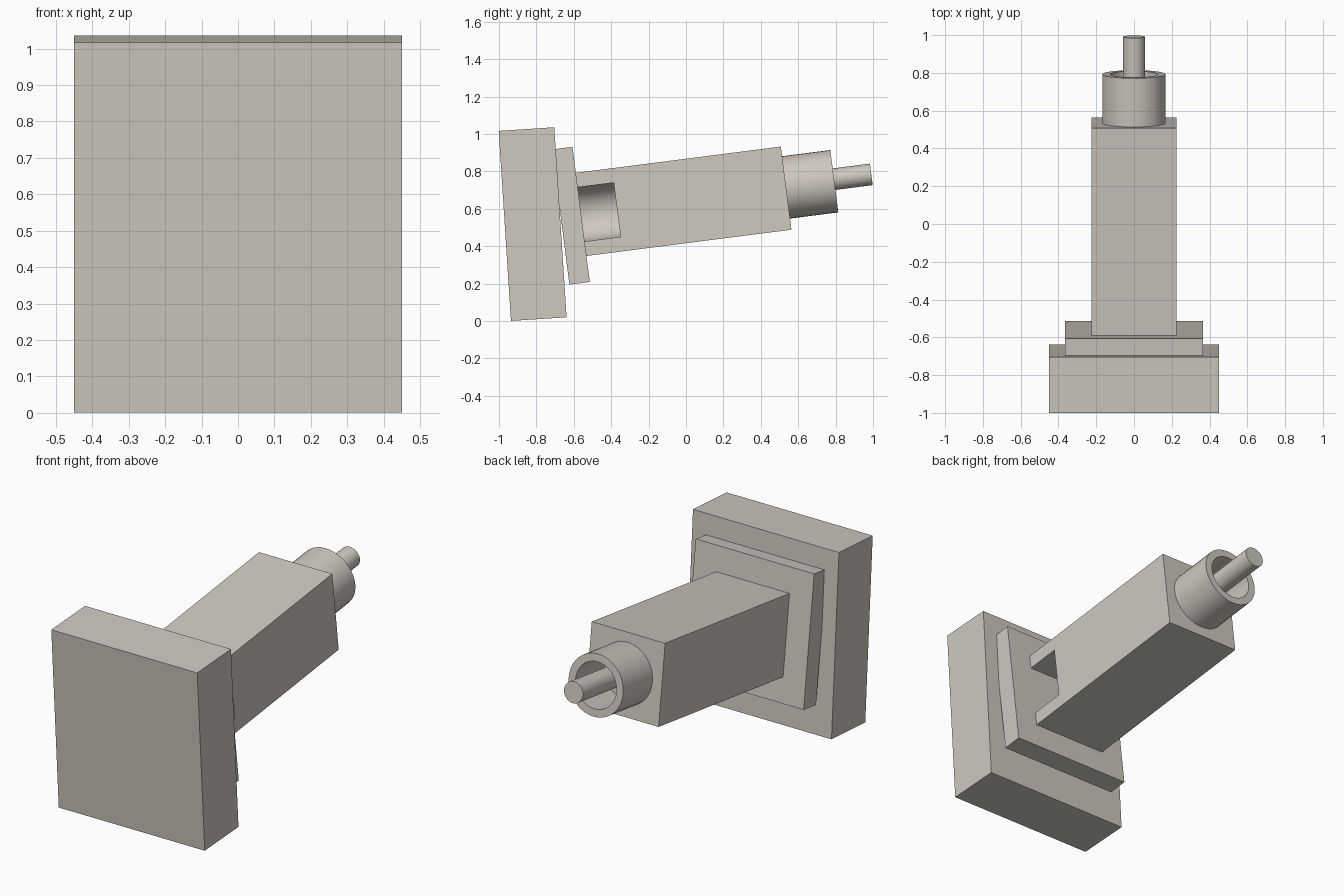
import bpy, bmesh
from math import pi, sin, cos, radians

if "Cube" in bpy.data.objects:
    bpy.data.objects.remove(bpy.data.objects["Cube"])

SEG = 40
mat = bpy.data.materials.new("weathered_metal")
mat.diffuse_color = (0.62, 0.58, 0.52, 1)
mat.use_nodes = True
mat.node_tree.nodes["Principled BSDF"].inputs["Base Color"].default_value = mat.diffuse_color


def finish(name, bm, loc, tilt, smooth=False):
    bmesh.ops.recalc_face_normals(bm, faces=bm.faces)
    me = bpy.data.meshes.new(name)
    bm.to_mesh(me)
    bm.free()
    ob = bpy.data.objects.new(name, me)
    bpy.context.collection.objects.link(ob)
    ob.location = loc
    ob.rotation_euler.x = radians(tilt)
    me.materials.append(mat)
    if smooth:
        bpy.ops.object.select_all(action='DESELECT')
        ob.select_set(True)
        bpy.context.view_layer.objects.active = ob
        bpy.ops.object.shade_smooth_by_angle(angle=radians(30))
    return ob


def prism(name, profile, y0, y1, loc, tilt, smooth=False):
    """Extrude an (x, z) outline along local y."""
    bm = bmesh.new()
    face = bm.faces.new([bm.verts.new((x, y0, z)) for x, z in profile])
    ext = bmesh.ops.extrude_face_region(bm, geom=[face], use_keep_orig=True)
    verts = [g for g in ext["geom"] if isinstance(g, bmesh.types.BMVert)]
    bmesh.ops.translate(bm, verts=verts, vec=(0, y1 - y0, 0))
    return finish(name, bm, loc, tilt, smooth)


def lathe(name, outline, loc, tilt, dz=0.0):
    """Revolve (radius, y) points about local y, capping open ends."""
    bm = bmesh.new()
    rings = [[bm.verts.new((r * cos(2 * pi * i / SEG), y, dz + r * sin(2 * pi * i / SEG)))
              for i in range(SEG)] for r, y in outline]
    for a, b in zip(rings, rings[1:]):
        for i in range(SEG):
            j = (i + 1) % SEG
            bm.faces.new((a[i], a[j], b[j], b[i]))
    bm.faces.new(rings[0])
    bm.faces.new(rings[-1])
    return finish(name, bm, loc, tilt, True)


def rect(w, h):
    return [(-w, -h), (w, -h), (w, h), (-w, h)]


AXIS = ((0, -0.013, 0.640), 7.3)   # centre and tilt of the arm

# Wall plate and the smaller mounting plate
prism("base_plate", rect(0.45, 0.509), -0.149, 0.149, (0, -0.82, 0.518), 3.7)
prism("mounting_plate", rect(0.365, 0.364), -0.662, -0.552, *AXIS)

# Square arm with a round-bottomed slot in its right side
body = prism("arm_body", rect(0.226, 0.224), -0.553, 0.553, *AXIS)
r = 0.146
arc = [(r * cos(pi / 2 + pi * i / 20), r * sin(pi / 2 + pi * i / 20)) for i in range(21)]
cutter = prism("slot_cutter", arc + [(0.3, -r), (0.3, r)], -0.6, -0.358, *AXIS, smooth=True)
cutter.hide_render = True
cutter.hide_viewport = True
mod = body.modifiers.new("slot", 'BOOLEAN')
mod.operation = 'DIFFERENCE'
mod.solver = 'EXACT'
mod.object = cutter
bpy.context.view_layer.objects.active = body
body.select_set(True)
bpy.ops.object.modifier_apply(modifier="slot")
bpy.ops.object.shade_smooth_by_angle(angle=radians(30))
bpy.data.objects.remove(cutter)

# Hollow collar and the shaft inside it
lathe("collar", [(0.168, 0.545), (0.168, 0.813), (0.126, 0.813), (0.126, 0.56)], *AXIS, dz=0.004)
lathe("shaft", [(0.058, 0.55), (0.058, 1.014)], *AXIS, dz=0.015)
